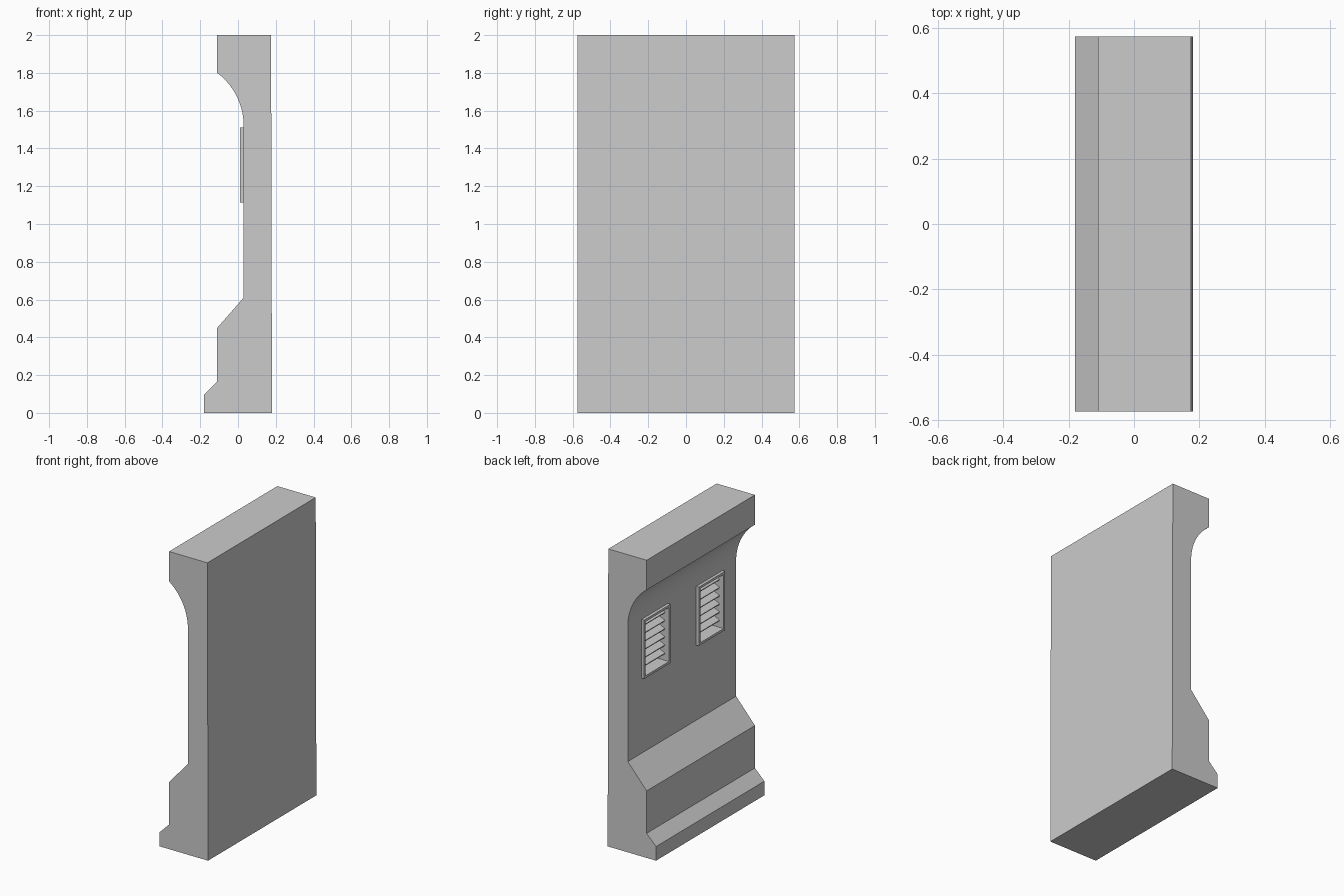
import bpy, bmesh, math
from mathutils import Matrix, Vector

if "Cube" in bpy.data.objects:
    bpy.data.objects.remove(bpy.data.objects["Cube"])

HALF = 0.575                       # half length of the wall along y
WALL_X, FRAME_X, BACK_X = 0.03, 0.01, 0.105
Y0, Y1, Z0, Z1 = 0.15, 0.43, 1.115, 1.51   # outer frame of a vent
RIM = 0.016


def add_box(bm, lo, hi, tilt=0.0):
    lo, hi = Vector(lo), Vector(hi)
    m = (Matrix.Translation((lo + hi) / 2) @ Matrix.Rotation(tilt, 4, 'Y')
         @ Matrix.Diagonal((*(hi - lo), 1)))
    bmesh.ops.create_cube(bm, size=1, matrix=m)


def finish(bm, name):
    bmesh.ops.recalc_face_normals(bm, faces=bm.faces)
    me = bpy.data.meshes.new(name)
    bm.to_mesh(me)
    bm.free()
    ob = bpy.data.objects.new(name, me)
    bpy.context.collection.objects.link(ob)
    return ob


def activate(ob):
    bpy.ops.object.select_all(action='DESELECT')
    ob.select_set(True)
    bpy.context.view_layer.objects.active = ob


# Wall: side profile with a coved top, swept along y
R, STEPS = 0.35, 14
sweep = math.asin(0.28 / R)
cove = [(WALL_X - R + R * math.cos(a), 1.52 + R * math.sin(a))
        for a in (sweep * (1 - i / STEPS) for i in range(STEPS + 1))]
profile = [(-0.18, 0), (0.18, 0), (0.175, 2), (-0.11, 2), *cove,
           (WALL_X, 0.61), (-0.11, 0.45), (-0.11, 0.165), (-0.18, 0.095)]
bm = bmesh.new()
face = bm.faces.new([bm.verts.new((x, -HALF, z)) for x, z in profile])
ext = bmesh.ops.extrude_face_region(bm, geom=[face])
bmesh.ops.translate(bm, vec=(0, 2 * HALF, 0),
                    verts=[v for v in ext['geom'] if isinstance(v, bmesh.types.BMVert)])
wall = finish(bm, "wall_panel")

for side, label in ((1, "left"), (-1, "right")):
    ya, yb = sorted((side * Y0, side * Y1))
    ia, ib, za, zb = ya + RIM, yb - RIM, Z0 + RIM, Z1 - RIM   # opening

    # Recess cut into the wall
    bm = bmesh.new()
    add_box(bm, (-0.05, ia, za), (BACK_X, ib, zb))
    cutter = finish(bm, "recess_cutter_" + label)
    cutter.hide_render = True
    activate(wall)
    mod = wall.modifiers.new("recess", 'BOOLEAN')
    mod.operation, mod.solver, mod.object = 'DIFFERENCE', 'EXACT', cutter
    bpy.ops.object.modifier_apply(modifier=mod.name)
    bpy.data.objects.remove(cutter)

    # Raised frame: one rectangular ring
    bm = bmesh.new()
    rings = []
    for x, y_lo, y_hi, z_lo, z_hi in ((WALL_X, ya, yb, Z0, Z1), (FRAME_X, ya, yb, Z0, Z1),
                                      (FRAME_X, ia, ib, za, zb), (WALL_X, ia, ib, za, zb)):
        rings.append([bm.verts.new((x, y, z)) for y, z in
                      ((y_lo, z_lo), (y_hi, z_lo), (y_hi, z_hi), (y_lo, z_hi))])
    for k in range(4):
        a, b = rings[k], rings[(k + 1) % 4]
        for i in range(4):
            j = (i + 1) % 4
            bm.faces.new((a[i], a[j], b[j], b[i]))
    finish(bm, "vent_frame_" + label)

    # Tilted slats across the opening
    bm = bmesh.new()
    for i in range(6):
        z = 1.185 + i * 0.055
        add_box(bm, (0.04, ia, z - 0.005), (0.085, ib, z + 0.005), math.radians(-25))
    finish(bm, "vent_slats_" + label)

# Smooth cove, crisp edges elsewhere
activate(wall)
bpy.ops.object.shade_smooth_by_angle(angle=math.radians(20))
